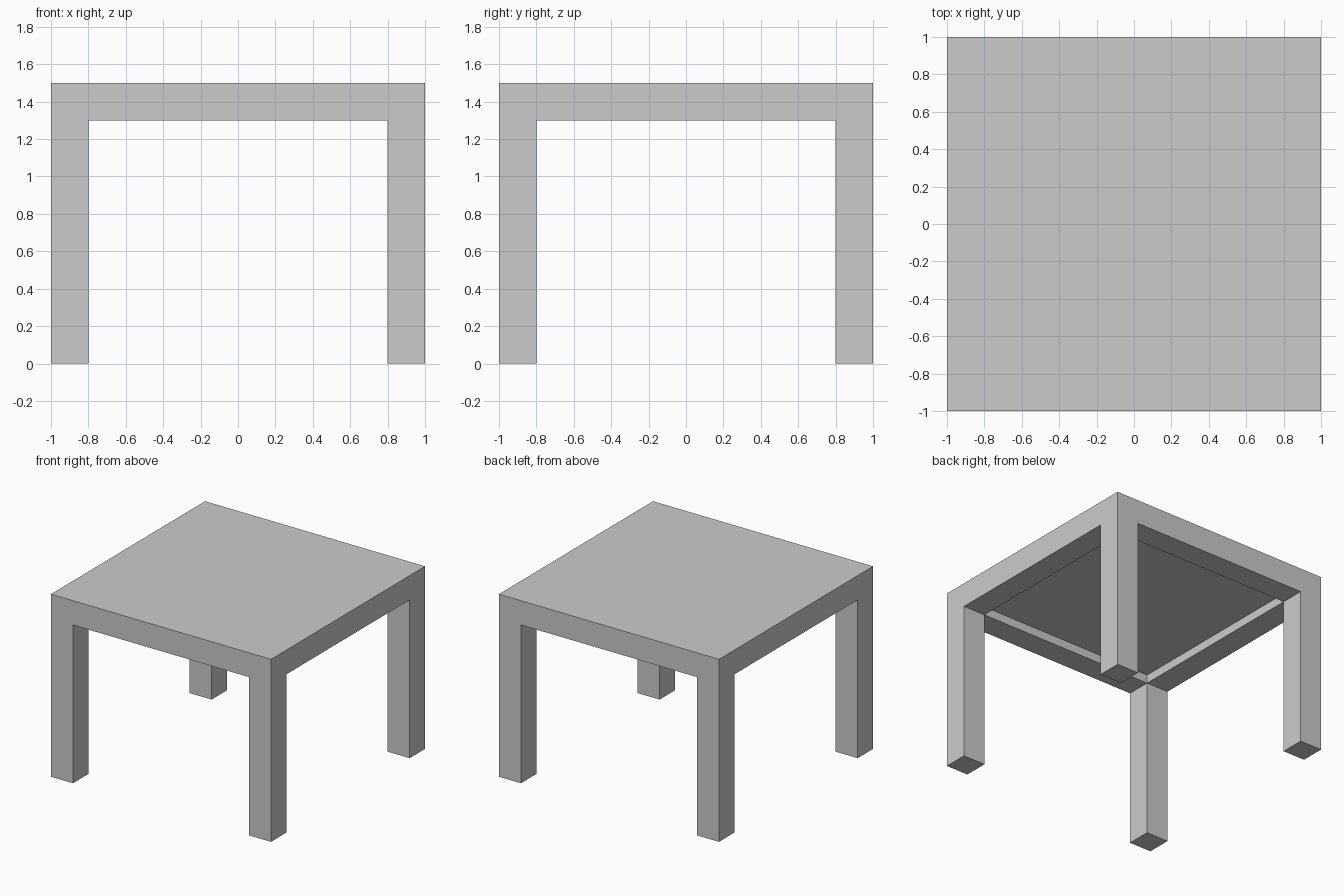
import bpy
import bmesh
from mathutils import Vector

if "Cube" in bpy.data.objects:
    bpy.data.objects.remove(bpy.data.objects["Cube"])

TOP, UNDERSIDE, LEG_WIDTH, RECESS = 1.5, 1.3, 0.2, 0.07

bm = bmesh.new()

# Underside plan: 3 x 3 grid with corner cells sized to the legs
bmesh.ops.create_grid(bm, x_segments=3, y_segments=3, size=1)
for v in bm.verts:
    for i in range(2):
        if abs(v.co[i]) < 0.9:
            v.co[i] = (1 - LEG_WIDTH) if v.co[i] > 0 else -(1 - LEG_WIDTH)
    v.co.z = UNDERSIDE
under = list(bm.faces)

# Tabletop slab
slab = bmesh.ops.extrude_face_region(bm, geom=under, use_keep_orig=True)
bmesh.ops.translate(bm, vec=Vector((0, 0, TOP - UNDERSIDE)),
                    verts=[g for g in slab["geom"] if isinstance(g, bmesh.types.BMVert)])


def push(faces, dz):
    """Extrude each face on its own and move it vertically."""
    result = bmesh.ops.extrude_discrete_faces(bm, faces=faces)
    for f in result["faces"]:
        bmesh.ops.translate(bm, vec=Vector((0, 0, dz)), verts=list(f.verts))


def is_under(f):
    return all(abs(v.co.z - UNDERSIDE) < 1e-4 for v in f.verts)


# Four legs pulled from the corners, shallow recess pushed into the middle
under = [f for f in bm.faces if is_under(f)]
centres = [(f, f.calc_center_median()) for f in under]
corners = [f for f, c in centres if abs(c.x) > 0.8 and abs(c.y) > 0.8]
middle = [f for f, c in centres if abs(c.x) < 0.1 and abs(c.y) < 0.1]
push(corners, -UNDERSIDE)
push(middle, RECESS)

# Merge flat areas into clean faces
bmesh.ops.dissolve_limit(bm, angle_limit=0.01, verts=bm.verts[:], edges=bm.edges[:])
bmesh.ops.recalc_face_normals(bm, faces=bm.faces[:])

mesh = bpy.data.meshes.new("table")
bm.to_mesh(mesh)
bm.free()
table = bpy.data.objects.new("table", mesh)
bpy.context.collection.objects.link(table)
